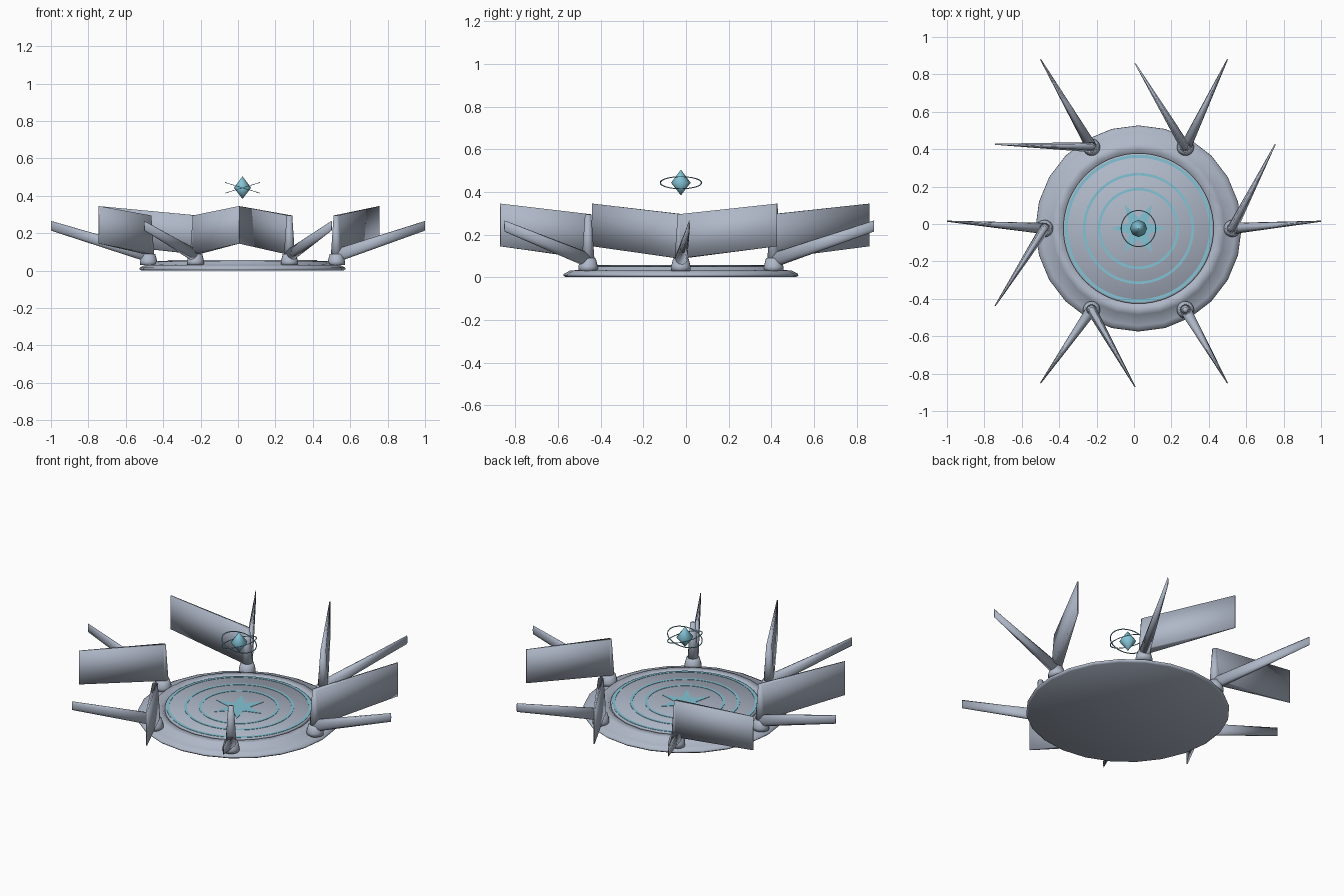
import bpy, bmesh, math
from mathutils import Vector, Matrix

cube = bpy.data.objects.get("Cube")
if cube:
    bpy.data.objects.remove(cube, do_unlink=True)


def material(name, rgb):
    m = bpy.data.materials.new(name)
    m.use_nodes = True
    m.diffuse_color = (*rgb, 1)
    m.node_tree.nodes["Principled BSDF"].inputs["Base Color"].default_value = (*rgb, 1)
    return m


STEEL = material("blue_grey_metal", (0.43, 0.48, 0.58))
TEAL = material("teal_glow", (0.23, 0.55, 0.67))
CENTRE = Vector((0.024, -0.024, 0))


def finish(name, bm, mat, angle=180):
    """Turn the mesh into an object; edges sharper than the angle stay hard."""
    bmesh.ops.recalc_face_normals(bm, faces=bm.faces[:])
    mesh = bpy.data.meshes.new(name)
    bm.to_mesh(mesh)
    bm.free()
    mesh.materials.append(mat)
    ob = bpy.data.objects.new(name, mesh)
    bpy.context.collection.objects.link(ob)
    bpy.ops.object.select_all(action='DESELECT')
    ob.select_set(True)
    bpy.context.view_layer.objects.active = ob
    bpy.ops.object.shade_smooth_by_angle(angle=math.radians(angle))


def ring_points(radius, z, sides):
    return [Vector((radius * math.cos(2 * math.pi * i / sides),
                    radius * math.sin(2 * math.pi * i / sides), z)) for i in range(sides)]


def loft(name, rings, mat, closed=False, **kw):
    """Skin a list of equal point rings; cap the ends or join them."""
    bm = bmesh.new()
    rows = [[bm.verts.new(p) for p in ring] for ring in rings]
    n = len(rows[0])
    pairs = list(zip(rows, rows[1:]))
    if closed:
        pairs.append((rows[-1], rows[0]))
    else:
        bm.faces.new(rows[0])
        bm.faces.new(rows[-1])
    for a, b in pairs:
        for i in range(n):
            j = (i + 1) % n
            bm.faces.new((a[i], a[j], b[j], b[i]))
    finish(name, bm, mat, **kw)


def lathe(name, profile, centre, sides, mat, **kw):
    rings = [[p + centre for p in ring_points(r, z, sides)] for r, z in profile]
    loft(name, rings, mat, **kw)


# stepped round platform with a shallow groove round the floor disc
lathe("platform", [(0.54, 0), (0.551, 0.008), (0.549, 0.016), (0.52, 0.031),
                   (0.47, 0.035), (0.462, 0.05), (0.415, 0.052), (0.408, 0.042)],
      CENTRE, 24, STEEL)
lathe("floor_disc", [(0.402, 0.03), (0.402, 0.052), (0.398, 0.056)], CENTRE, 64, STEEL)

# inlaid floor rings
for i, (r, w) in enumerate([(0.386, 0.008), (0.29, 0.007), (0.21, 0.007)]):
    lathe(f"floor_ring_{i + 1}", [(r - w, 0.054), (r + w, 0.054), (r + w, 0.058), (r - w, 0.058)],
          CENTRE, 64, TEAL, closed=True, angle=30)

# six pointed floor star
star = [CENTRE + Vector((r * math.cos(a), r * math.sin(a), 0)) for r, a in
        ((0.148 if k % 2 == 0 else 0.058, k * math.pi / 6) for k in range(12))]
loft("floor_star", [[p + Vector((0, 0, z)) for p in star] for z in (0.054, 0.058)],
     TEAL, angle=30)

# floating crystal
lathe("crystal", [(0.001, 0.385), (0.046, 0.443), (0.001, 0.503)], CENTRE, 8, TEAL)

# two crossed orbit rings
for side, tilt in (("left", 17), ("right", -17)):
    turn = Matrix.Rotation(math.radians(tilt), 3, 'Y')
    hub = CENTRE + Vector((0, 0, 0.443))
    section = [(0.094, -0.0015), (0.099, -0.0015), (0.099, 0.0015), (0.094, 0.0015)]
    loft(f"orbit_ring_{side}", [[turn @ p + hub for p in ring_points(r, z, 48)]
                                for r, z in section], TEAL, closed=True)

# six posts: socket, mast, rising arm and, on five of them, a blade
for k in range(6):
    a = k * math.pi / 3
    post = CENTRE + Vector((0.502 * math.cos(a), 0.502 * math.sin(a), 0))
    lathe(f"socket_{k + 1}", [(0.046, 0.03), (0.046, 0.05), (0.036, 0.088), (0.028, 0.09)],
          post, 16, STEEL)
    lathe(f"mast_{k + 1}", [(0.031, 0.06), (0.015, 0.295)], post, 12, STEEL)

    # arm blends from a round root to a thin upright tip
    tip = Vector((math.cos(a), math.sin(a) + 0.015, 0))
    side = (tip - post).cross(Vector((0, 0, 1))).normalized()
    rings = []
    for centre, z, wide, high in ((post, 0.08, 0.03, 0.036), (tip, 0.24, 0.003, 0.026)):
        rings.append([centre + side * wide * p.x + Vector((0, 0, z + high * p.y))
                      for p in ring_points(1, 0, 12)])
    loft(f"arm_{k + 1}", rings, STEEL)

    # wedge blade from the mast to a thin outer edge
    if k < 5:
        b = a + math.pi / 6
        end = Vector((0.865 * math.cos(b) + 0.006, 0.865 * math.sin(b) - 0.006, 0))
        flat = (end - post).cross(Vector((0, 0, 1))).normalized() * 0.003
        points = [post + p for p in ring_points(0.027, 0.09, 12) + ring_points(0.015, 0.295, 12)]
        points += [end + flat * s + Vector((0, 0, z)) for s in (-1, 1) for z in (0.145, 0.345)]
        bm = bmesh.new()
        for p in points:
            bm.verts.new(p)
        bmesh.ops.convex_hull(bm, input=bm.verts[:])
        loose = [v for v in bm.verts if not v.link_faces]
        bmesh.ops.delete(bm, geom=loose, context='VERTS')
        finish(f"blade_{k + 1}", bm, STEEL)
